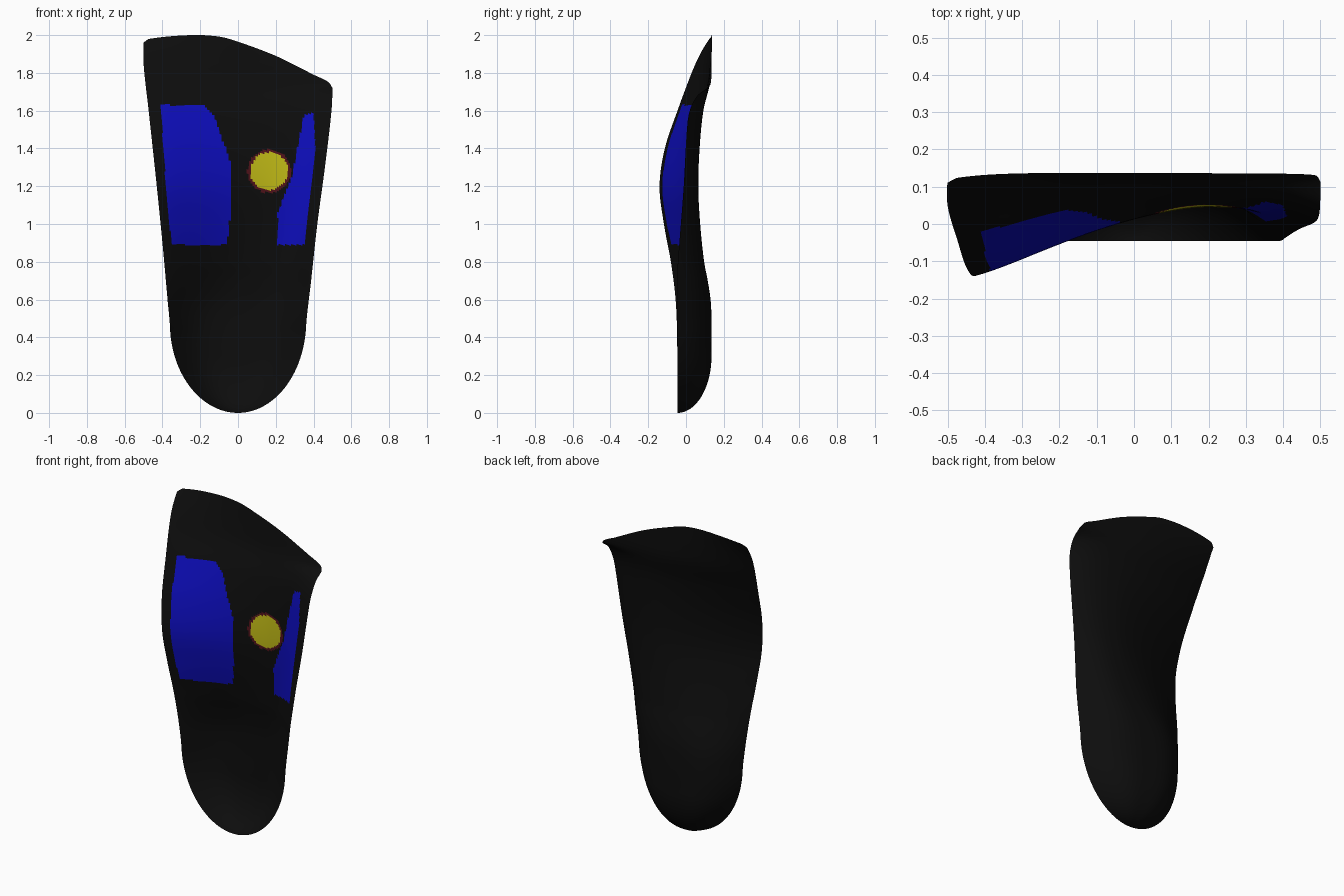
import bpy, bmesh, math
from mathutils.geometry import intersect_point_tri_2d

if "Cube" in bpy.data.objects:
    bpy.data.objects.remove(bpy.data.objects["Cube"])


def curve(*pts):
    """Smooth interpolation through (position, value) points."""
    n = len(pts)
    m = []
    for i in range(n):
        a, b = pts[max(i - 1, 0)], pts[min(i + 1, n - 1)]
        m.append((b[1] - a[1]) / (b[0] - a[0]))

    def f(v):
        v = min(max(v, pts[0][0]), pts[-1][0])
        i = 0
        while i < n - 2 and v > pts[i + 1][0]:
            i += 1
        (x0, y0), (x1, y1) = pts[i], pts[i + 1]
        h = x1 - x0
        t = (v - x0) / h
        return ((2*t**3 - 3*t*t + 1) * y0 + (t**3 - 2*t*t + t) * h * m[i]
                + (3*t*t - 2*t**3) * y1 + (t**3 - t*t) * h * m[i + 1])
    return f


# Outline: inner side, outer side and slanted toe edge
left = curve((0, .35), (.45, .36), (.6, .373), (.9, .4), (1.2, .43), (1.6, .473), (1.85, .5), (2, .5))
right = curve((0, .345), (.45, .36), (.7, .387), (1, .42), (1.3, .46), (1.6, .495), (1.72, .5), (2, .5))
toe = curve((-.5, 1.96), (-.47, 1.98), (-.25, 2), (-.1, 1.992), (0, 1.965), (.2, 1.89),
            (.4, 1.79), (.48, 1.75), (.5, 1.72))
# Heights of both rims and of the underside keel
left_rim = curve((0, -.045), (.4, -.047), (.6, -.055), (.8, -.08), (1, -.117), (1.2, -.14),
                 (1.4, -.112), (1.6, -.045), (1.8, .03), (1.9, .075), (2, .135))
right_rim = curve((0, -.045), (.75, -.045), (.9, -.035), (1.2, -.012), (1.5, .005),
                  (1.6, .02), (1.68, .06), (1.74, .13), (2, .135))
keel = curve((.3, .135), (.5, .135), (.6, .13), (.7, .115), (.8, .096), (1, .075), (1.2, .065),
             (1.4, .072), (1.6, .092), (1.75, .128), (1.85, .135), (2, .137))
keel_x = curve((0, 0), (.5, 0), (.9, .14), (1.2, .19), (1.6, .17), (2, 0))
arch_power = curve((0, 3), (.5, 3), (.8, 2.1), (1.1, 1.6), (1.4, 1.6), (1.8, 2), (2, 2))


def quarter(z, r):
    return math.sqrt(max(0, 1 - (1 - z / r) ** 2)) if z < r else 1


def point(a, t, thickness):
    s = math.sin(a * math.pi / 2)
    z = t * toe(s * .5)
    k = quarter(z, .45)
    xl, xr = -left(z) * k, right(z) * k
    x = xl + (xr - xl) * (s + 1) / 2
    xc = keel_x(z)
    if x < xc:
        u, rim, p = (xc - x) / max(xc - xl, 1e-6), left_rim(z), arch_power(z)
    else:
        u, rim, p = (x - xc) / max(xr - xc, 1e-6), right_rim(z), 3
    u = min(u, 1)
    base = -.045 + (keel(z) + .045) * quarter(z, .3)
    y = rim + (base - rim) * (1 - u ** p)
    y -= thickness * (1 - u ** 8) * (1 - t ** 12) * quarter(z, .3)
    return x, y, z


# Pressure zones on the foot side
inner_zone = [(-.41, 1.63), (-.18, 1.63), (-.13, 1.58), (-.04, 1.33), (-.04, 1.05),
              (-.06, .89), (-.35, .89), (-.375, 1.1)]
outer_zone = [(.285, 1.25), (.35, 1.58), (.40, 1.59), (.41, 1.4), (.355, .89), (.21, .89), (.21, 1.06)]


def inside(p, poly):
    return any(intersect_point_tri_2d(p, poly[0], poly[i], poly[i + 1])
               for i in range(1, len(poly) - 1))


def zone(x, z):
    r = math.hypot(x - .165, z - 1.28)
    if r < .1:
        return 2
    if inside((x, z), inner_zone) or inside((x, z), outer_zone):
        return 1
    return 3 if r < .115 else 0


# Insole body: underside and foot-side sheets welded along the rim
NX, NZ = 120, 220
bm = bmesh.new()
for thickness, front in ((0, False), (.02, True)):
    rows = [[bm.verts.new(point(2 * i / NX - 1, (j / NZ) ** 1.5, thickness))
             for i in range(NX + 1)] for j in range(NZ + 1)]
    for j in range(NZ):
        for i in range(NX):
            q = [rows[j][i], rows[j][i + 1], rows[j + 1][i + 1], rows[j + 1][i]]
            f = bm.faces.new(q if front else q[::-1])
            if front:
                c = f.calc_center_median()
                f.material_index = zone(c.x, c.z)
bmesh.ops.remove_doubles(bm, verts=bm.verts, dist=.00005)
mesh = bpy.data.meshes.new("insole")
bm.to_mesh(mesh)
bm.free()
insole = bpy.data.objects.new("insole", mesh)
bpy.context.collection.objects.link(insole)

# Colours
for name, col in (("black", (.004, .004, .004, 1)), ("blue", (.004, .004, .5, 1)),
                  ("yellow", (.52, .48, .008, 1)), ("dark_red", (.08, .006, .01, 1))):
    mat = bpy.data.materials.new(name)
    mat.diffuse_color = col
    mat.use_nodes = True
    mat.node_tree.nodes["Principled BSDF"].inputs["Base Color"].default_value = mat.diffuse_color
    mesh.materials.append(mat)

bpy.context.view_layer.objects.active = insole
insole.select_set(True)
bpy.ops.object.shade_smooth_by_angle(angle=math.radians(40))
